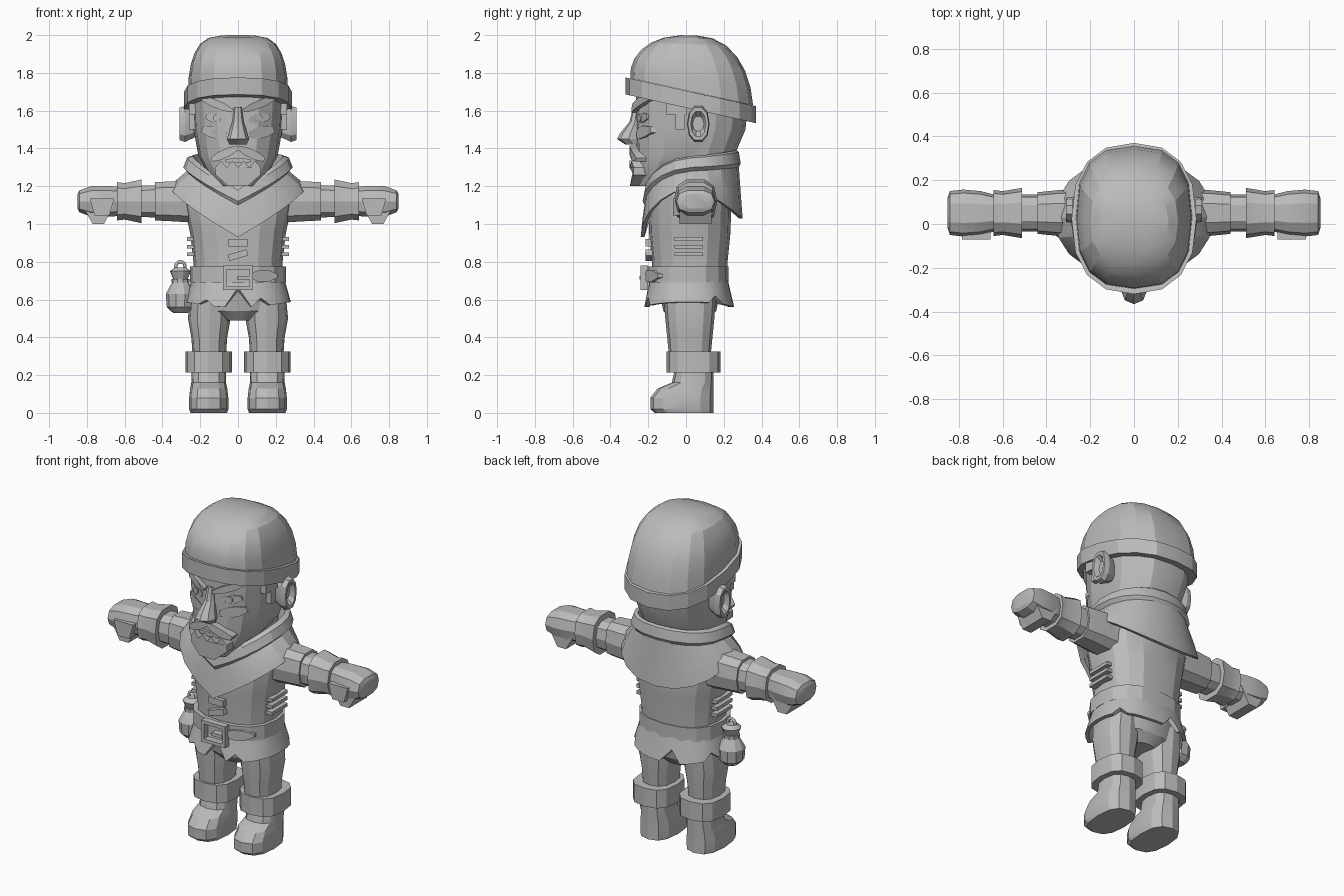
import bpy, bmesh
from math import sin, cos, pi, radians
from mathutils import Vector

cube = bpy.data.objects.get("Cube")
if cube:
    bpy.data.objects.remove(cube, do_unlink=True)

grey = bpy.data.materials.new("plain_grey")
grey.use_nodes = True
grey.diffuse_color = (0.5, 0.5, 0.5, 1)
for node in grey.node_tree.nodes:
    if node.type == "BSDF_PRINCIPLED":
        node.inputs["Base Color"].default_value = grey.diffuse_color


# ---------- helpers ----------
def finish(name, bm, side=1):
    """Mirror if asked, orient, shade by angle and add to the scene."""
    for vert in bm.verts:
        vert.co.x *= side
    bmesh.ops.recalc_face_normals(bm, faces=bm.faces[:])
    for face in bm.faces:
        face.smooth = True
    for edge in bm.edges:
        flat_enough = edge.calc_face_angle(0) < radians(20)
        edge.smooth = len(edge.link_faces) == 2 and flat_enough
    mesh = bpy.data.meshes.new(name)
    bm.to_mesh(mesh)
    bm.free()
    mesh.materials.append(grey)
    obj = bpy.data.objects.new(name, mesh)
    bpy.context.collection.objects.link(obj)


def loft(name, rings, side=1, cyclic=False):
    """Skin a row of equal rings; cap the ends or join them."""
    bm = bmesh.new()
    rows = [[bm.verts.new(point) for point in ring] for ring in rings]
    count = len(rows[0])
    pairs = list(zip(rows, rows[1:]))
    if cyclic:
        pairs.append((rows[-1], rows[0]))
    else:
        bm.faces.new(rows[0])
        bm.faces.new(rows[-1])
    for low, high in pairs:
        for i in range(count):
            j = (i + 1) % count
            bm.faces.new((low[i], low[j], high[j], high[i]))
    finish(name, bm, side)


def section(at, centre, radius_a, radius_b, sides=16, power=2.4, tilt=0, axis="z"):
    """Superellipse cross-section at a place along an axis."""
    def soften(value):
        return (1 if value >= 0 else -1) * abs(value) ** (2 / power)

    points = []
    for i in range(sides):
        angle = 2 * pi * i / sides
        a = radius_a * soften(cos(angle))
        b = radius_b * soften(sin(angle))
        along = at + tilt * b
        a, b = a + centre[0], b + centre[1]
        points.append(Vector((a, b, along) if axis == "z" else (along, a, b)))
    return points


def stack(name, centre, sections, side=1, lean=0, **shape):
    """Loft of (place, radius, radius); lean keeps one wall straight."""
    rings = []
    for at, ra, rb in sections:
        rings.append(section(at, (centre[0], centre[1] + lean * rb), ra, rb, **shape))
    loft(name, rings, side)


def band(name, centre, low, high, ra, rb, lip, side=1, **shape):
    """Straight strap or cuff with flat rims."""
    inner, outer = (ra - lip, rb - lip), (ra, rb)
    stack(name, centre, [(low, *inner), (low, *outer), (high, *outer), (high, *inner)],
          side, **shape)


def box(name, centre, size, side=1, pinch=1):
    """Block whose lower end may be pinched into a wedge."""
    bm = bmesh.new()
    bmesh.ops.create_cube(bm, size=1)
    for vert in bm.verts:
        if vert.co.z < 0:
            vert.co.x *= pinch
        vert.co = [c + v * s for c, v, s in zip(centre, vert.co, size)]
    finish(name, bm, side)


def plate(name, outline, surface, out, side=1):
    """Outline in x and z wrapped on a rounded front surface."""
    centre_y, rx, ry = surface

    def wrap(x, z, height):
        bulge = max(0, 1 - (abs(x) / rx) ** 2.4) ** (1 / 2.4)
        return Vector((x, centre_y - ry * bulge - height, z))

    loft(name, [[wrap(x, z, height) for x, z in outline] for height in (out, -.04)], side)


def strip(name, start, end, width, surface, out, side=1, taper=.5):
    """Plate running between two points, narrowed at both ends."""
    start, end = Vector(start), Vector(end)
    along = end - start
    across = Vector((-along.y, along.x)).normalized() * width
    spine = [(0, taper), (.3, 1), (.7, 1), (1, taper)]
    upper = [start + along * k + across * w for k, w in spine]
    lower = [start + along * k - across * w for k, w in reversed(spine)]
    plate(name, upper + lower, surface, out, side)


FACE = (.03, .245, .285)
CHEST = (.015, .25, .21)
WAIST = (.01, .255, .215)

# ---------- cap with a band that sinks towards the back ----------
dome = []
for i in range(7):
    rise, shrink = sin(i / 4), cos(i / 4)
    dome.append(section(1.7 + .3 * rise, (0, .03 - .02 * rise), .265 * shrink ** .45,
                        .325 * shrink ** .8, tilt=.22 * (rise - 1), power=2.6))
loft("cap", dome)
band("cap_band", (0, .025), 1.61, 1.7, .285, .345, .03, tilt=-.22)

# ---------- head ----------
stack("head", (0, -.265), [(1.2, .08, .08), (1.27, .16, .18), (1.36, .21, .26),
                           (1.5, .235, .29), (1.7, .25, .3)], lean=1)
stack("neck", (0, .05), [(1.1, .18, .18), (1.4, .18, .2)])
stack("nose", (0, -.24), [(1.62, .02, .02), (1.54, .03, .03), (1.48, .05, .055),
                          (1.45, .06, .063), (1.42, .045, .04)], lean=-1, sides=8, power=2)
strip("lower_lip", (-.07, 1.335), (.07, 1.335), .013, FACE, .025)
ragged_top = [(.03 * i, 1.3 + .035 * (i % 2)) for i in range(-4, 5)]
plate("beard", ragged_top + [(.12, 1.26), (.05, 1.2), (-.05, 1.2), (-.12, 1.26)], FACE, .045)

# ---------- mirrored parts ----------
ARM = (.05, 1.12)
for side, word in ((1, "left_"), (-1, "right_")):
    # face
    strip(word + "eyebrow", (.03, 1.6), (.2, 1.67), .02, FACE, .035, side)
    strip(word + "eye", (.06, 1.55), (.17, 1.57), .025, FACE, .01, side)
    strip(word + "iris", (.11, 1.54), (.11, 1.58), .02, FACE, .015, side)
    strip(word + "cheek", (.06, 1.47), (.19, 1.5), .03, FACE, .012, side)
    strip(word + "moustache", (0, 1.405), (.14, 1.34), .022, FACE, .045, side)
    box(word + "sideburn_top", (.23, -.05, 1.62), (.06, .11, .08), side)
    box(word + "sideburn", (.23, -.03, 1.55), (.06, .05, .1), side)
    stack(word + "ear", (.065, 1.53), [(.22, .04, .07), (.28, .06, .1), (.31, .055, .09),
                                       (.31, .04, .07), (.28, .03, .04)],
          side, sides=10, power=2.2, axis="x")

    # arm
    arm = dict(side=side, sides=10, power=2.7, axis="x")
    stack(word + "sleeve", ARM, [(.2, .11, .12), (.34, .105, .11), (.44, .095, .105),
                                 (.44, .07, .08)], **arm)
    stack(word + "forearm", ARM, [(.4, .085, .09), (.54, .085, .085)], **arm)
    stack(word + "glove_cuff", ARM, [(.51, .08, .08), (.51, .115, .12), (.6, .1, .1),
                                     (.64, .105, .105), (.64, .08, .08)], **arm)
    stack(word + "fist", ARM, [(.62, .08, .08), (.7, .1, .085), (.78, .107, .083),
                               (.84, .1, .06), (.85, .07, .04)], **arm)
    box(word + "fingers", (.74, .05, 1.05), (.17, .17, .1), side, pinch=.35)
    box(word + "thumb", (.72, -.04, 1.09), (.13, .06, .09), side, pinch=.6)

    # leg and boot
    leg = dict(side=side, sides=12)
    stack(word + "trouser_leg", (.152, .02), [(.3, .088, .11), (.4, .095, .12),
                                              (.5, .113, .13), (.64, .1, .14)], **leg)
    band(word + "boot_cuff", (.155, .04), .215, .325, .124, .143, .03, power=2.7, **leg)
    stack(word + "boot", (.155, .145), [(0, .097, .155), (.02, .104, .167), (.08, .104, .167),
                                        (.13, .098, .147), (.16, .092, .11), (.25, .09, .1)],
          lean=-1, power=2.6, **leg)

    # side lacing
    for k in range(3):
        box(word + "lacing_%d" % (k + 1), (.25, .015, .84 + .04 * k), (.04, .15, .02), side)

# ---------- tunic ----------
stack("tunic", (0, .02), [(.66, .235, .2), (.8, .236, .2), (.95, .253, .215),
                          (1.1, .285, .22), (1.2, .285, .2), (1.26, .2, .16)])
strip("lower_stitch", (-.05, .82), (.05, .85), .017, CHEST, .02, taper=1)
strip("upper_stitch", (-.05, .9), (.05, .9), .02, CHEST, .02, taper=1)
stack("pelvis", (0, .02), [(.49, .08, .1), (.54, .2, .14), (.68, .22, .17)])

# ragged skirt: a few hem points slide up the cone to make notches
skirt = [section(z, (0, .015), rx, rx - .04, sides=32)
         for z, rx in ((.71, .245), (.56, .28), (.56, .26), (.68, .225))]
notches = {24: .7, 26: .3, 21: .2, 9: .5, 14: .3, 3: .3}
for hem, top in ((skirt[1], skirt[0]), (skirt[2], skirt[3])):
    for point in hem:
        point.z += .15 * max(0, abs(point.x) - .1)
    for place, slide in notches.items():
        hem[place] = hem[place].lerp(top[place], slide)
loft("tunic_skirt", skirt)

# ---------- belt ----------
band("belt", (0, .01), .69, .775, .255, .215, .02)
strip("belt_tip", (.06, .725), (.21, .725), .03, WAIST, .015, taper=.3)
BUCKLE = Vector((0, -.22, .715))
for side, level, edge in ((1, "top", "left"), (-1, "bottom", "right")):
    box("buckle_" + level, BUCKLE + Vector((0, 0, .055 * side)), (.16, .04, .02))
    box("buckle_" + edge, BUCKLE + Vector((.07 * side, 0, 0)), (.02, .04, .1))
box("buckle_prong", BUCKLE + Vector((.03, 0, 0)), (.07, .05, .02))

# ---------- shoulder cowl: a straight V in front, a rounded drop behind ----------
cowl = []
for rx, ry, z, front_drop, back_drop in (
        (.2, .2, 1.2, .1, 0), (.24, .24, 1.36, .18, -.03), (.27, .25, 1.35, .18, -.03),
        (.29, .26, 1.3, .18, -.02), (.27, .25, 1.28, .18, -.02), (.33, .26, 1.23, .2, .07),
        (.36, .27, 1.19, .26, .16), (.33, .25, 1.19, .26, .16)):
    ring = section(z, (0, .03), rx, ry, sides=20, power=2.2)
    for point in ring:
        reach = (point.y - .03) / ry
        if reach > 0:
            point.z -= back_drop * reach ** 1.4
        else:
            point.z -= front_drop * max(0, 1 - abs(point.x) / rx) ** .8
    cowl.append(ring)
loft("cowl", cowl, cyclic=True)

# ---------- pouch on the right hip ----------
HIP = (-.305, 0)
profile = [(.53, .04), (.56, .072), (.63, .077), (.68, .05), (.7, .035), (.75, .055),
           (.77, .03)]
stack("pouch", HIP, [(z, r, r) for z, r in profile], sides=10, power=2)
band("pouch_tie", HIP, .69, .71, .047, .047, .015, sides=10, power=2)
bpy.ops.mesh.primitive_torus_add(location=(*HIP, .775), rotation=(pi / 2, 0, 0),
                                 major_segments=12, minor_segments=6,
                                 major_radius=.025, minor_radius=.009)
pouch_loop = bpy.context.object
pouch_loop.name = "pouch_loop"
pouch_loop.data.materials.append(grey)
pouch_loop.data.shade_smooth()
